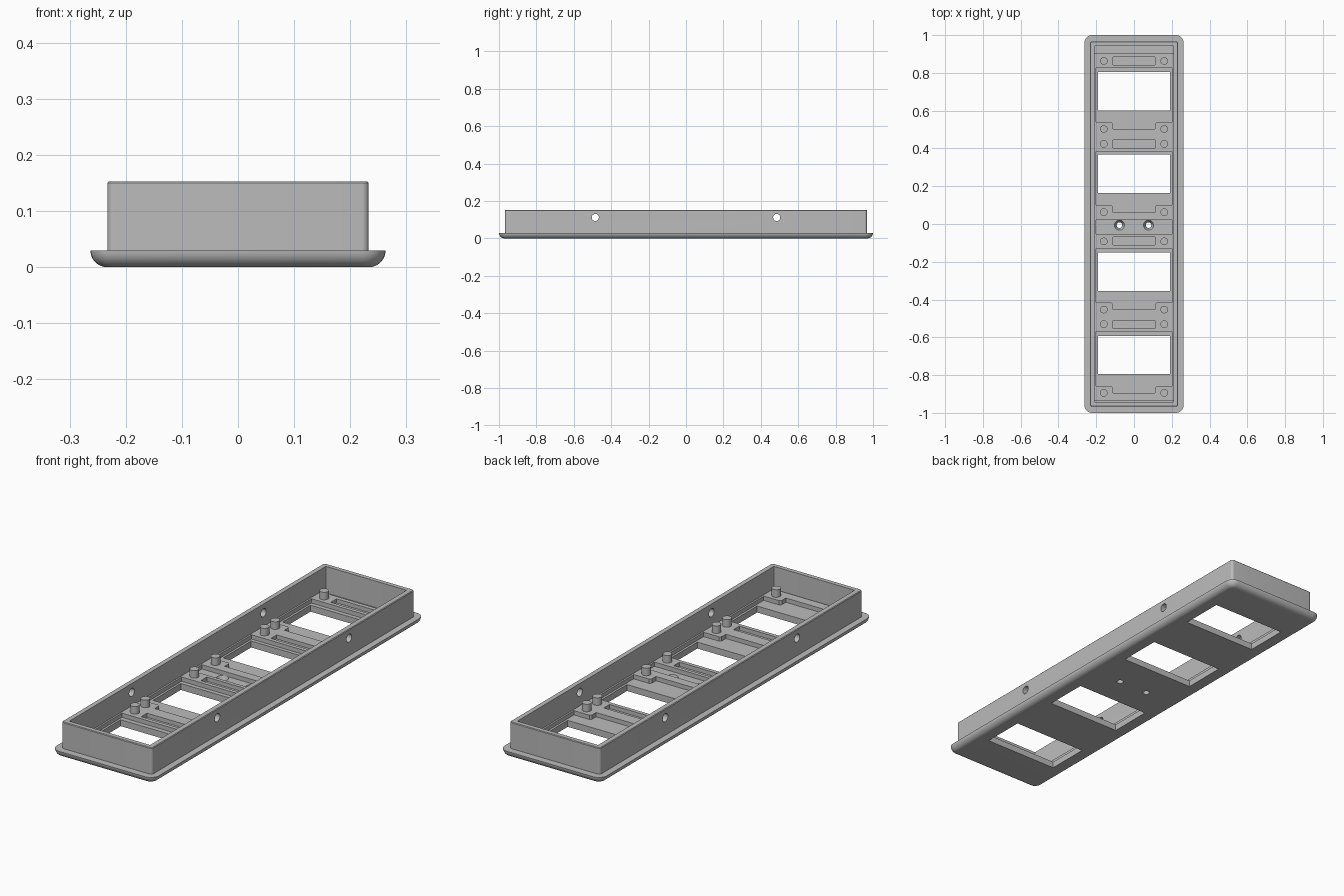
import bpy, bmesh, math
from mathutils import Matrix

if "Cube" in bpy.data.objects:
    bpy.data.objects.remove(bpy.data.objects["Cube"], do_unlink=True)

grey = bpy.data.materials.new("plain grey")
grey.use_nodes = True
grey.diffuse_color = (0.5, 0.5, 0.5, 1)
grey.node_tree.nodes["Principled BSDF"].inputs["Base Color"].default_value = (0.5, 0.5, 0.5, 1)

FLOOR, STEP, PEG_TOP = 0.03, 0.05, 0.085


def make(name, bm):
    bmesh.ops.recalc_face_normals(bm, faces=bm.faces)
    mesh = bpy.data.meshes.new(name)
    bm.to_mesh(mesh)
    bm.free()
    mesh.materials.append(grey)
    ob = bpy.data.objects.new(name, mesh)
    bpy.context.collection.objects.link(ob)
    return ob


def add_box(bm, x0, x1, y0, y1, z0, z1):
    m = Matrix.Translation(((x0 + x1) / 2, (y0 + y1) / 2, (z0 + z1) / 2))
    m = m @ Matrix.Diagonal((x1 - x0, y1 - y0, z1 - z0, 1))
    bmesh.ops.create_cube(bm, size=1, matrix=m)


def add_cyl(bm, r0, r1, depth, matrix):
    bmesh.ops.create_cone(bm, cap_ends=True, segments=32, radius1=r0, radius2=r1,
                          depth=depth, matrix=matrix)


def cut(ob, cutter_bm):
    cutter = make("cutter", cutter_bm)
    cutter.hide_render = True
    mod = ob.modifiers.new("cut", "BOOLEAN")
    mod.operation, mod.solver, mod.object = "DIFFERENCE", "EXACT", cutter
    graph = bpy.context.evaluated_depsgraph_get()
    mesh = bpy.data.meshes.new_from_object(ob.evaluated_get(graph))
    ob.modifiers.clear()
    ob.data = mesh
    bpy.data.objects.remove(cutter, do_unlink=True)


def smooth(ob):
    bpy.ops.object.select_all(action="DESELECT")
    ob.select_set(True)
    bpy.context.view_layer.objects.active = ob
    bpy.ops.object.shade_smooth_by_angle(angle=math.radians(35))


def ring(bm, hx, hy, r, z, n=8):
    """Rounded rectangle of vertices."""
    verts = []
    for q, (sx, sy) in enumerate([(1, 1), (-1, 1), (-1, -1), (1, -1)]):
        for i in range(n + 1):
            a = math.pi / 2 * (q + i / n)
            verts.append(bm.verts.new((sx * (hx - r) + r * math.cos(a),
                                       sy * (hy - r) + r * math.sin(a), z)))
    return verts


# Tray: rounded flange, wall and floor lofted as one closed shell
bm = bmesh.new()
rings = []
for i in range(9):
    a = math.pi / 2 * i / 8
    d = 0.03 * (1 - math.sin(a))
    rings.append(ring(bm, 0.263 - d, 1 - d, 0.042 - d, 0.03 * (1 - math.cos(a))))
for hx, hy, r, z in [(0.233, 0.967, 0.012, 0.03), (0.233, 0.967, 0.012, 0.15),
                     (0.230, 0.964, 0.009, 0.153), (0.208, 0.944, 0.003, 0.153),
                     (0.208, 0.944, 0.003, FLOOR)]:
    rings.append(ring(bm, hx, hy, r, z))
for lo, hi in zip(rings, rings[1:]):
    for i in range(len(lo)):
        j = (i + 1) % len(lo)
        bm.faces.new((lo[i], lo[j], hi[j], hi[i]))
bm.faces.new(rings[0])
bm.faces.new(rings[-1])
tray = make("tray", bm)

# Windows, side wall holes and countersunk floor holes
bm = bmesh.new()
for y0, y1 in [(0.6, 0.805), (0.163, 0.368), (-0.355, -0.15), (-0.795, -0.592)]:
    add_box(bm, -0.19, 0.19, y0, y1, -0.05, 0.06)
for y in (-0.485, 0.485):
    add_cyl(bm, 0.019, 0.019, 0.6, Matrix.Translation((0, y, 0.112)) @ Matrix.Rotation(math.pi / 2, 4, "Y"))
for x in (-0.077, 0.077):
    add_cyl(bm, 0.011, 0.031, 0.05, Matrix.Translation((x, -0.006, 0.016)))
cut(tray, bm)
smooth(tray)


# Raised mounting blocks: notched edge towards +y, optional slot near the lower edge
def block(name, top, bottom, notched, slotted):
    h, n, d = 0.206, 0.112, 0.038
    pts = [(-h, bottom), (h, bottom), (h, top)]
    if notched:
        pts += [(n + 0.008, top), (n, top - 0.008), (n, top - d),
                (-n, top - d), (-n, top - 0.008), (-n - 0.008, top)]
    pts.append((-h, top))
    bm = bmesh.new()
    face = bm.faces.new([bm.verts.new((x, y, FLOOR - 0.005)) for x, y in pts])
    ext = bmesh.ops.extrude_face_region(bm, geom=[face])
    for v in ext["geom"]:
        if isinstance(v, bmesh.types.BMVert):
            v.co.z = STEP
    ob = make(name, bm)
    if slotted:
        bm = bmesh.new()
        add_box(bm, -0.112, 0.112, bottom + 0.018, bottom + 0.06, FLOOR + 0.001, 0.1)
        cut(ob, bm)


block("end_block_back", 0.905, 0.825, False, True)
block("double_block_back", 0.54, 0.385, True, True)
block("middle_block_back", 0.10, 0.02, True, False)
block("middle_block_front", -0.053, -0.13, False, True)
block("double_block_front", -0.415, -0.57, True, True)
block("end_block_front", -0.857, -0.938, True, False)

# Thin rails along the inside of the long walls
for side, s in (("left", 1), ("right", -1)):
    bm = bmesh.new()
    xs = sorted((s * 0.2, s * 0.21))
    add_box(bm, *xs, -0.938, 0.905, FLOOR - 0.005, STEP - 0.001)
    make("rail_" + side, bm)

# Locating pegs
for i, y in enumerate([0.863, 0.503, 0.424, 0.063, -0.092, -0.453, -0.53, -0.894]):
    for side, x in (("left", 0.16), ("right", -0.16)):
        bm = bmesh.new()
        add_cyl(bm, 0.02, 0.02, PEG_TOP - FLOOR, Matrix.Translation((x, y, (PEG_TOP + FLOOR) / 2)))
        smooth(make(f"peg_{side}_{i + 1}", bm))
